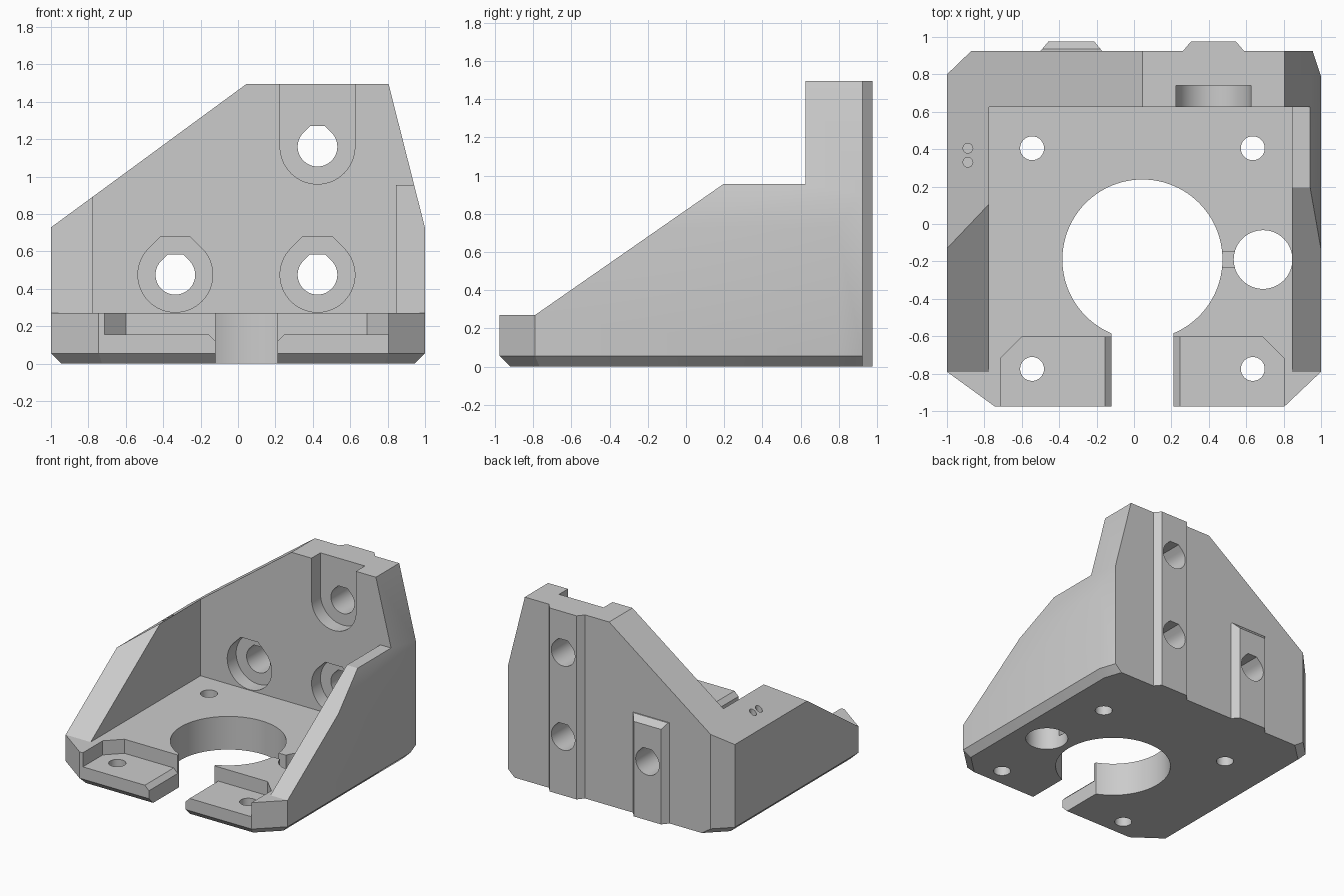
import bpy, bmesh, math
from mathutils import Vector

if "Cube" in bpy.data.objects:
    bpy.data.objects.remove(bpy.data.objects["Cube"], do_unlink=True)

grey = bpy.data.materials.new("plain_grey")
grey.use_nodes = True
GREY = (0.6, 0.6, 0.6, 1)
grey.diffuse_color = GREY
grey.node_tree.nodes["Principled BSDF"].inputs["Base Color"].default_value = GREY

PLACE = {"x": lambda a, b, h: (h, a, b),
         "y": lambda a, b, h: (a, h, b),
         "z": lambda a, b, h: (a, b, h)}


def loft(name, rings):
    """Closed solid through rings of equal point count."""
    bm = bmesh.new()
    loops = [[bm.verts.new(p) for p in ring] for ring in rings]
    n = len(loops[0])
    for low, high in zip(loops, loops[1:]):
        for i in range(n):
            j = (i + 1) % n
            bm.faces.new((low[i], low[j], high[j], high[i]))
    bm.faces.new(loops[0])
    bm.faces.new(loops[-1])
    bmesh.ops.recalc_face_normals(bm, faces=bm.faces)
    mesh = bpy.data.meshes.new(name)
    bm.to_mesh(mesh)
    bm.free()
    mesh.materials.append(grey)
    obj = bpy.data.objects.new(name, mesh)
    bpy.context.collection.objects.link(obj)
    return obj


def prism(name, axis, pts, lo, hi):
    return loft(name, [[PLACE[axis](a, b, h) for a, b in pts] for h in (lo, hi)])


def rect(a0, a1, b0, b1):
    return [(a0, b0), (a1, b0), (a1, b1), (a0, b1)]


def circle(a, b, r, n=64):
    return [(a + r * math.cos(math.tau * i / n), b + r * math.sin(math.tau * i / n))
            for i in range(n)]


def teardrop(a, b, r, n=48):
    """Circle with tangents at 45 degrees, cut flat just above the top."""
    top = r * 1.03
    half = r * math.sqrt(2) - top
    arc = [math.radians(135 + 270 * i / n) for i in range(n + 1)]
    return ([(a + r * math.cos(t), b + r * math.sin(t)) for t in arc]
            + [(a + half, b + top), (a - half, b + top)])


def inset(pts, d):
    """Move every edge of a counter-clockwise polygon inward by d."""
    out = []
    for i, p in enumerate(pts):
        p = Vector(p)
        e1 = (p - Vector(pts[i - 1])).normalized()
        e2 = (Vector(pts[(i + 1) % len(pts)]) - p).normalized()
        n1, n2 = Vector((-e1.y, e1.x)), Vector((-e2.y, e2.x))
        out.append(tuple(p + (n1 + n2) * d / (1 + n1.dot(n2))))
    return out


def combine(target, tool, operation="DIFFERENCE"):
    mod = target.modifiers.new("combine", "BOOLEAN")
    mod.operation, mod.solver, mod.object = operation, "EXACT", tool
    bpy.context.view_layer.objects.active = target
    bpy.ops.object.modifier_apply(modifier=mod.name)
    bpy.data.objects.remove(tool, do_unlink=True)


# Solid block with cut corners and a chamfered underside
outline = [(-1, -0.79), (-0.745, -0.975), (0.805, -0.975), (1, -0.79),
           (1, 0.79), (0.937, 0.98), (-0.813, 0.98), (-1, 0.8)]
CH = 0.055
body = loft("motor_bracket", [[(x, y, z) for x, y in ring] for ring, z in
                              ((inset(outline, CH), 0), (outline, CH), (outline, 1.6))])

# Silhouettes from the front and from the side
combine(body, prism("front_shape", "y",
                    [(-1.1, -0.1), (1.1, -0.1), (1.1, 0.33), (0.805, 1.495),
                     (0.045, 1.495), (-1.1, 0.655)], -1.2, 1.2), "INTERSECT")
combine(body, prism("side_shape", "x",
                    [(-1.1, -0.1), (0.925, -0.1), (0.925, 1.6), (0.625, 1.6),
                     (0.625, 0.955), (0.195, 0.955), (-0.79, 0.27), (-1.1, 0.27)],
                    -1.2, 1.2), "INTERSECT")

# Space between the side walls
combine(body, prism("cavity", "z", rect(-0.775, 0.845, -1.2, 0.625), 0.27, 1.7))

# Locating ribs on the back
def rib(name, x0, x1, top):
    s = 0.042
    return prism(name, "z", [(x0, 0.925), (x0, 0.85), (x1, 0.85), (x1, 0.925),
                             (x1 - s, 0.975), (x0 + s, 0.975)], 0, top)


short_rib = rib("short_rib", -0.5, -0.17, 0.82)
combine(short_rib, prism("rib_top_chamfer", "x",
                         [(0.926, 0.83), (1, 0.83), (1, 0.745)], -0.6, 0))
combine(body, short_rib, "UNION")
combine(body, rib("long_rib", 0.262, 0.588, 1.495), "UNION")

# Wall screw holes with counterbores
for x, z in ((-0.335, 0.475), (0.425, 0.475), (0.425, 1.16)):
    combine(body, prism("wall_hole", "y", teardrop(x, z, 0.106), 0.5, 1.1))
    if z < 1:
        combine(body, prism("counterbore", "y", teardrop(x, z, 0.2), 0.5, 0.74))
    else:
        arc = [(x + 0.2 * math.cos(math.pi * (1 + i / 32)),
                z + 0.2 * math.sin(math.pi * (1 + i / 32))) for i in range(33)]
        combine(body, prism("open_counterbore", "y",
                            arc + [(x + 0.2, 1.7), (x - 0.2, 1.7)], 0.5, 0.74))

# Recessed clamping pads beside the front slot
for s, slot, outer in ((-1, -0.12, -0.715), (1, 0.21, 0.805)):
    inner = slot - s * 0.05
    combine(body, prism("pad_recess", "z",
                        [(inner, -1.1), (outer, -1.1), (outer, -0.72),
                         (outer - s * 0.115, -0.605), (inner, -0.605)], 0.155, 0.4))
    combine(body, prism("pad_chamfer", "y",
                        [(slot + s * 0.038, 0.157), (slot - s * 0.03, 0.089),
                         (slot - s * 0.03, 0.157)], -1.1, -0.605))

# Floor openings: motor bore, front slot, rod hole and linking channel
combine(body, prism("motor_bore", "z", circle(0.045, -0.19, 0.428, 96), -0.2, 0.5))
combine(body, prism("front_slot", "z", rect(-0.12, 0.21, -1.1, -0.3), -0.2, 0.5))
combine(body, prism("rod_hole", "z", circle(0.69, -0.19, 0.157), -0.2, 0.5))
combine(body, prism("channel", "z", rect(0.4, 0.6, -0.23, -0.15), 0.1, 0.5))

# Motor screw holes
for x in (-0.545, 0.635):
    for y in (-0.775, 0.405):
        combine(body, prism("motor_screw_hole", "z", circle(x, y, 0.064, 32), -0.2, 0.5))

# Pair of pin holes in the sloping wall top
for y in (0.33, 0.405):
    combine(body, prism("pin_hole", "z", circle(-0.888, y, 0.026, 24), 0.3, 1.2))

# Soft shading on the bores, crisp edges elsewhere
bpy.ops.object.select_all(action="DESELECT")
body.select_set(True)
bpy.context.view_layer.objects.active = body
bpy.ops.object.shade_smooth_by_angle(angle=math.radians(25))
